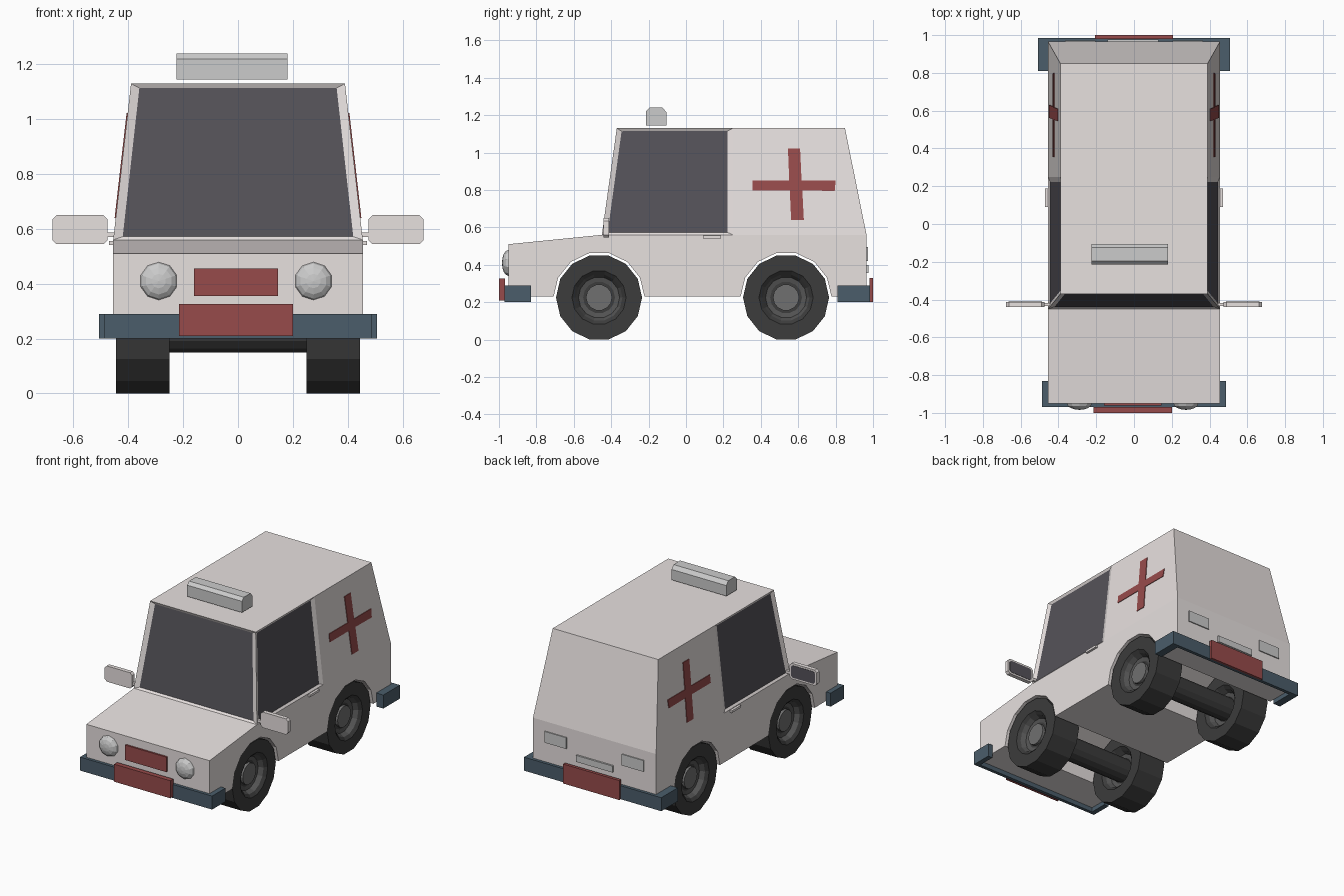
import bpy, bmesh
from math import pi, sin, cos
from mathutils import Vector, Matrix

if "Cube" in bpy.data.objects:
    bpy.data.objects.remove(bpy.data.objects["Cube"])


def material(name, r, g, b):
    m = bpy.data.materials.new(name)
    m.diffuse_color = (r, g, b, 1)
    m.use_nodes = True
    m.node_tree.nodes["Principled BSDF"].inputs["Base Color"].default_value = m.diffuse_color
    return m


WHITE = material("white_paint", 0.80, 0.75, 0.74)
GLASS = material("dark_glass", 0.09, 0.085, 0.10)
RED = material("red", 0.31, 0.07, 0.07)
BLUE = material("blue_grey", 0.07, 0.11, 0.145)
RUBBER = material("rubber", 0.045, 0.045, 0.045)
RIM = material("rim", 0.09, 0.09, 0.09)


def finish(name, bm, *mats):
    bmesh.ops.recalc_face_normals(bm, faces=bm.faces)
    me = bpy.data.meshes.new(name)
    bm.to_mesh(me)
    bm.free()
    for m in mats:
        if m:
            me.materials.append(m)
    ob = bpy.data.objects.new(name, me)
    bpy.context.collection.objects.link(ob)
    return ob


def add_prism(bm, pts, axis, a, b):
    """Extrude a 2D outline along an axis from a to b."""
    def place(p, t):
        return Vector({'x': (t, p[0], p[1]), 'y': (p[0], t, p[1]), 'z': (p[0], p[1], t)}[axis])
    lo = [bm.verts.new(place(p, a)) for p in pts]
    hi = [bm.verts.new(place(p, b)) for p in pts]
    bm.faces.new(lo)
    bm.faces.new(hi[::-1])
    n = len(pts)
    return [bm.faces.new((lo[i], lo[(i + 1) % n], hi[(i + 1) % n], hi[i])) for i in range(n)]


def prism(name, pts, axis, a, b, mat=None):
    bm = bmesh.new()
    add_prism(bm, pts, axis, a, b)
    return finish(name, bm, mat)


def box(name, x, y, z, mat=None):
    pts = [(x[0], y[0]), (x[1], y[0]), (x[1], y[1]), (x[0], y[1])]
    return prism(name, pts, 'z', z[0], z[1], mat)


def lathe(name, profile, center, *mats, n=14, rim_rows=()):
    """Revolve (radius, x) points around the x axis; flat side down."""
    bm = bmesh.new()
    rings = [[bm.verts.new((center[0] + x, center[1] + r * cos(2 * pi * k / n),
                            center[2] + r * sin(2 * pi * k / n))) for k in range(n)]
             for r, x in profile]
    for i in range(len(rings) - 1):
        for k in range(n):
            j = (k + 1) % n
            f = bm.faces.new((rings[i][k], rings[i][j], rings[i + 1][j], rings[i + 1][k]))
            f.material_index = 1 if i in rim_rows else 0
    for ring in (rings[0], rings[-1]):
        bm.faces.new(ring)
    return finish(name, bm, *mats)


AXLES = {"front": -0.465, "rear": 0.535}
WZ, W, TOP = 0.225, 0.455, 0.39
SPLIT = 0.25

# Body: lower shell with wheel arches, then tapered cabin welded on the belt line
outline = [(-0.95, 0.23)]
for cy in AXLES.values():
    outline += [(cy - 0.243 * cos(pi * k / 7), max(0.23, WZ + 0.243 * sin(pi * k / 7)))
                for k in range(8)]
outline += [(0.965, 0.23), (0.965, 0.56), (SPLIT, 0.56), (-0.45, 0.56), (-0.95, 0.51)]
bm = bmesh.new()
sides = add_prism(bm, outline, 'x', -W, W)
n = len(outline)
bmesh.ops.delete(bm, geom=[sides[n - 4], sides[n - 3]], context='FACES_ONLY')
low = {(s, i): bm.verts.new((s * W, y, 0.56)) for s in (-1, 1)
       for i, y in enumerate((-0.45, SPLIT, 0.965))}
high = {(s, i): bm.verts.new((s * TOP, y, 1.13)) for s in (-1, 1)
        for i, y in enumerate((-0.37, SPLIT, 0.85))}


def quad(*v):
    return bm.faces.new(v)


windows = [quad(low[-1, 0], low[1, 0], high[1, 0], high[-1, 0])]
quad(low[1, 2], low[-1, 2], high[-1, 2], high[1, 2])
for i in (0, 1):
    quad(high[-1, i], high[1, i], high[1, i + 1], high[-1, i + 1])
    for s in (-1, 1):
        f = quad(low[s, i], low[s, i + 1], high[s, i + 1], high[s, i])
        if i == 0:
            windows.append(f)
bmesh.ops.remove_doubles(bm, verts=bm.verts, dist=0.0005)
bmesh.ops.recalc_face_normals(bm, faces=bm.faces)

# Windscreen and side windows: inset and slightly recessed panes
for f in windows:
    bmesh.ops.inset_individual(bm, faces=[f], thickness=0.02)
    f.normal_update()
    xs = [v.co for v in f.verts]
    mid = sum(xs, Vector()) / 4
    side = abs(f.normal.x) > 0.5
    for v in f.verts:
        d = v.co - mid
        along = Vector((0, 1, 0)) if side else Vector((1, 0, 0))
        v.co -= along * d.dot(along) * 0.045 + f.normal * 0.01
    f.material_index = 1
finish("body", bm, WHITE, GLASS)

# Wheels and axles
tyre = [(0.085, -0.045), (0.11, -0.05), (0.125, -0.08), (0.145, -0.097), (0.23, -0.097),
        (0.23, 0.097), (0.145, 0.097), (0.125, 0.08), (0.11, 0.05), (0.085, 0.045)]
for end, y in AXLES.items():
    lathe(end + "_axle", [(0.077, -0.345), (0.077, 0.345)], (0, y, WZ), RUBBER)
    for side, s in (("left", -1), ("right", 1)):
        lathe(f"{end}_{side}_wheel", tyre, (s * 0.347, y, WZ), RUBBER, RIM, rim_rows=(0, 1, 7, 8))
        lathe(f"{end}_{side}_hub", [(0.07, 0), (0.07, 0.065)] if s > 0 else [(0.07, -0.065), (0.07, 0)],
              (s * 0.345, y, WZ), material("hub", 0.16, 0.16, 0.16))

# Bumpers wrap around the corners, with a red plate on each
for name, s, w, tip, inner, end in (("front", -1, 0.488, 0.97, 0.948, 0.83),
                                    ("rear", 1, 0.507, 0.985, 0.963, 0.81)):
    u = [(-w, end), (-w, tip), (w, tip), (w, end), (W, end), (W, inner), (-W, inner), (-W, end)]
    prism(name + "_bumper", [(x, s * y) for x, y in u], 'z', 0.2, 0.29, BLUE)
box("front_plate", (-0.215, 0.2), (-1.0, -0.968), (0.21, 0.327), RED)
box("rear_plate", (-0.207, 0.207), (0.98, 1.0), (0.2, 0.33), RED)

# Front grille, rear lamps and tailgate handle
box("grille", (-0.16, 0.145), (-0.962, -0.945), (0.355, 0.455), RED)
box("tailgate_handle", (-0.14, 0.13), (0.955, 0.977), (0.357, 0.4))

# Roof light bar with chamfered top
bar = [(-0.215, 1.145), (-0.105, 1.145), (-0.105, 1.215), (-0.125, 1.24), (-0.195, 1.24), (-0.215, 1.22)]
prism("light_bar", bar, 'x', -0.225, 0.18)

for side, s in (("left", -1), ("right", 1)):
    # Headlamp dome
    bm = bmesh.new()
    bmesh.ops.create_uvsphere(bm, u_segments=10, v_segments=8, radius=1)
    bm.transform(Matrix.Translation((s * 0.282 - 0.007, -0.95, 0.41))
                 @ Matrix.Diagonal((0.069, 0.034, 0.069, 1)) @ Matrix.Rotation(pi / 2, 4, 'X'))
    finish(side + "_headlamp", bm)

    box(side + "_rear_lamp", sorted((s * 0.205, s * 0.365)), (0.955, 0.972), (0.42, 0.495))
    box(side + "_door_handle", sorted((s * 0.45, s * 0.47)), (0.09, 0.187), (0.541, 0.556), WHITE)

    # Wing mirror: chamfered housing, glass and stem
    def rounded(g, c):
        x0, x1, z0, z1 = 0.475 + g, 0.677 - g, 0.545 + g, 0.65 - g
        return [(s * x, z) for x, z in ((x0 + c, z0), (x1 - c, z0), (x1, z0 + c), (x1, z1 - c),
                                        (x1 - c, z1), (x0 + c, z1), (x0, z1 - c), (x0, z0 + c))]
    prism(side + "_mirror", rounded(0, 0.015), 'y', -0.44, -0.413, WHITE)
    prism(side + "_mirror_glass", rounded(0.012, 0.012), 'y', -0.42, -0.411, GLASS)
    box(side + "_mirror_stem", sorted((s * 0.44, s * 0.48)), (-0.435, -0.418), (0.57, 0.587), WHITE)

    # Red cross lying on the sloping side panel
    bm = bmesh.new()
    cross = [(0.562, 0.64), (0.63, 0.64), (0.622, 0.797), (0.795, 0.795), (0.8, 0.85), (0.618, 0.85),
             (0.61, 1.022), (0.545, 1.022), (0.552, 0.85), (0.355, 0.85), (0.355, 0.797), (0.555, 0.797)]
    add_prism(bm, cross, 'x', -0.004, 0.004)
    for v in bm.verts:
        v.co.x = s * (v.co.x + W - (v.co.z - 0.56) * (W - TOP) / 0.57)
    finish(side + "_cross", bm, RED)
